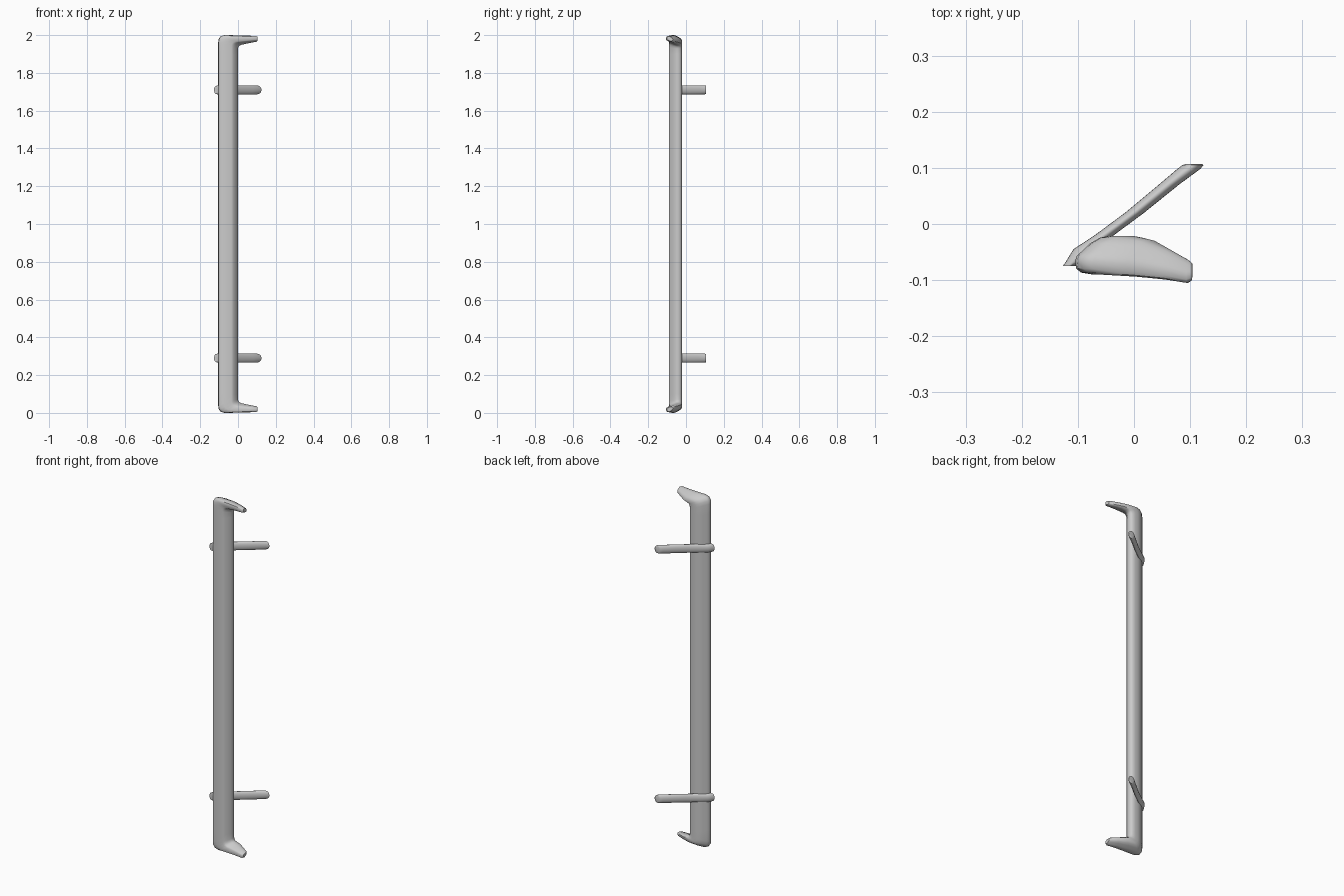
import bpy, bmesh, math

if "Cube" in bpy.data.objects:
    bpy.data.objects.remove(bpy.data.objects["Cube"])


def loft(name, rings):
    """Skin a list of closed rings and cap both ends."""
    bm = bmesh.new()
    loops = [[bm.verts.new(p) for p in ring] for ring in rings]
    n = len(loops[0])
    for a, b in zip(loops, loops[1:]):
        for i in range(n):
            j = (i + 1) % n
            bm.faces.new((a[i], a[j], b[j], b[i]))
    bm.faces.new(loops[0])
    bm.faces.new(loops[-1])
    bmesh.ops.recalc_face_normals(bm, faces=bm.faces)
    mesh = bpy.data.meshes.new(name)
    bm.to_mesh(mesh)
    bm.free()
    obj = bpy.data.objects.new(name, mesh)
    bpy.context.collection.objects.link(obj)
    bpy.ops.object.select_all(action='DESELECT')
    obj.select_set(True)
    bpy.context.view_layer.objects.active = obj
    bpy.ops.object.shade_smooth_by_angle(angle=math.radians(42))
    return obj


# Handle cross-section: (outer to inner, front to back)
SECTION = [(0, .35), (.02, .15), (.1, .05), (.3, 0), (.66, 0), (.77, .06),
           (.96, .48), (1, .62), (.98, .85), (.9, .97), (.75, 1), (.58, 1),
           (.42, .95), (.25, .8), (.1, .58), (.03, .48)]

# Stations of the upper half: outer x,z / inner x,z / front y / back y
STATIONS = [
    (-.105, 1.90, 0, 1.90, -.09, -.021),
    (-.105, 1.96, 0, 1.928, -.09, -.021),
    (-.102, 1.98, .002, 1.937, -.09, -.021),
    (-.092, 1.994, .007, 1.944, -.09, -.021),
    (-.072, 2.0, .018, 1.949, -.091, -.021),
    (-.01, 1.999, .042, 1.954, -.094, -.028),
    (.05, 1.997, .070, 1.960, -.099, -.046),
    (.093, 1.996, .098, 1.965, -.105, -.064),
    (.103, 1.992, .104, 1.969, -.1, -.07),
]


def handle_ring(st, flip):
    ox, oz, ix, iz, yf, yb = st
    ring = []
    for t, s in SECTION:
        z = oz + (iz - oz) * t
        ring.append((ox + (ix - ox) * t, yf + (yb - yf) * s,
                     2 - z if flip else z))
    return ring


# Upright grip with both curved tips
loft("grip_bar", [handle_ring(s, True) for s in reversed(STATIONS)] +
     [handle_ring(s, False) for s in STATIONS])

# Slanted mounting pegs: y / x min / x max / half height
PEG = [(-.075, -.127, -.104, .021), (-.068, -.122, -.092, .024),
       (-.045, -.108, -.066, .024), (-.02, -.070, -.036, .024),
       (.02, -.016, .018, .024), (.07, .044, .080, .024),
       (.098, .077, .118, .024), (.105, .086, .124, .022),
       (.107, .094, .122, .017)]


def peg_ring(st, zc, n=20):
    y, x0, x1, h = st
    return [((x0 + x1) / 2 + (x1 - x0) / 2 * math.cos(2 * math.pi * i / n), y,
             zc + h * math.sin(2 * math.pi * i / n)) for i in range(n)]


for name, z in (("lower_peg", .29), ("upper_peg", 1.71)):
    loft(name, [peg_ring(s, z) for s in PEG])
